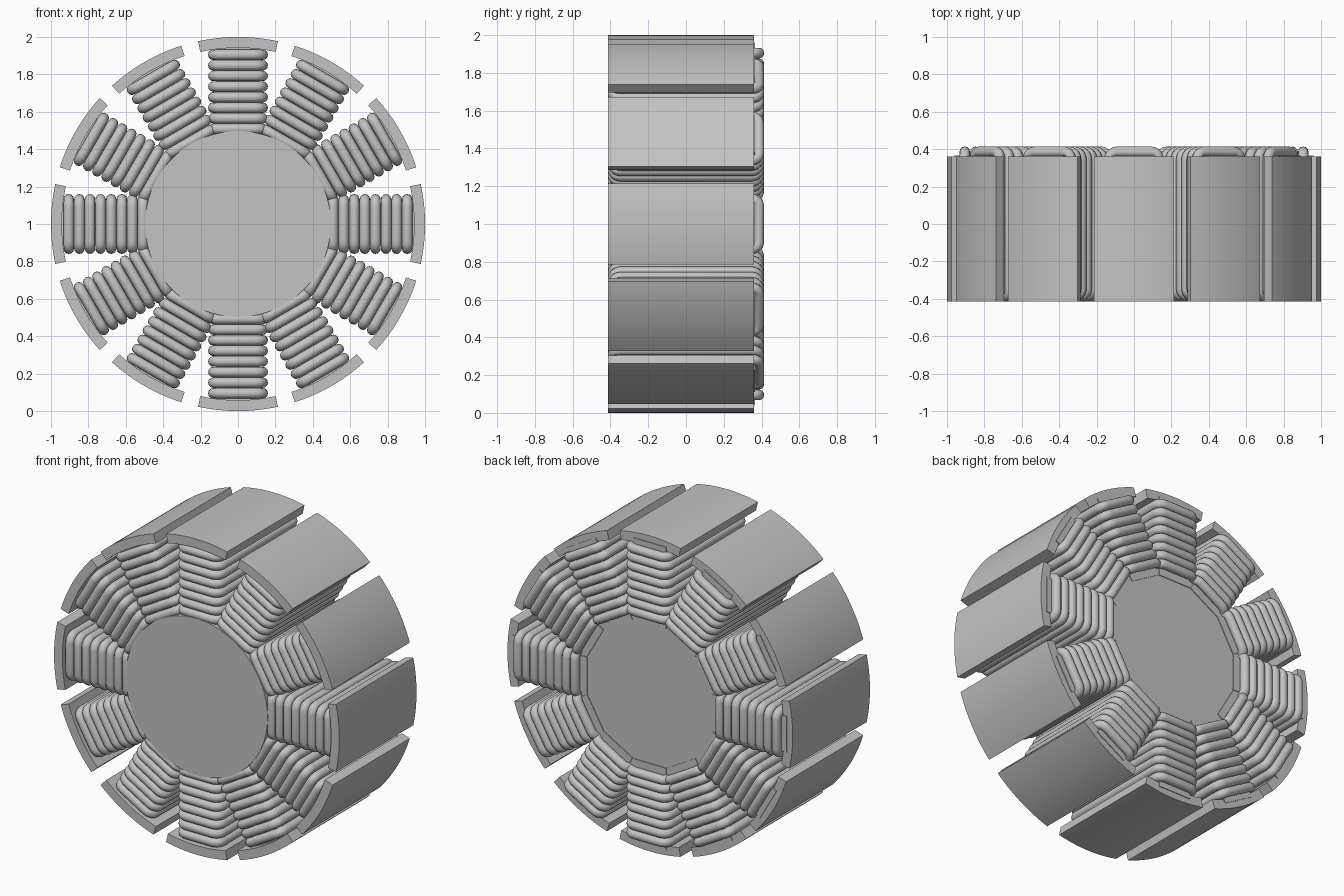
import bpy, bmesh, math
from mathutils import Matrix, Vector

cube = bpy.data.objects.get("Cube")
if cube:
    bpy.data.objects.remove(cube)

TEETH = 12
FRONT, BACK = -0.414, 0.36
CENTRE = Matrix.Translation((0, 0, 1))

steel = bpy.data.materials.new("plain grey")
steel.use_nodes = True
GREY = (0.55, 0.55, 0.55, 1)
steel.diffuse_color = GREY
steel.node_tree.nodes["Principled BSDF"].inputs["Base Color"].default_value = GREY


def make_mesh(name, bm):
    bmesh.ops.recalc_face_normals(bm, faces=bm.faces)
    mesh = bpy.data.meshes.new(name)
    bm.to_mesh(mesh)
    bm.free()
    mesh.materials.append(steel)
    return mesh


def place(name, mesh, angle=0):
    ob = bpy.data.objects.new(name, mesh)
    bpy.context.collection.objects.link(ob)
    ob.matrix_world = CENTRE @ Matrix.Rotation(angle, 4, "Y")
    return ob


def extrude_profile(name, points):
    """Extrude an x-z outline from the front to the back."""
    bm = bmesh.new()
    face = bm.faces.new([bm.verts.new((x, FRONT, z)) for x, z in points])
    new = bmesh.ops.extrude_face_region(bm, geom=[face])["geom"]
    moved = [v for v in new if isinstance(v, bmesh.types.BMVert)]
    bmesh.ops.translate(bm, verts=moved, vec=(0, BACK - FRONT, 0))
    return make_mesh(name, bm)


def arc(radius, start, end, steps):
    angles = [start + (end - start) * i / steps for i in range(steps + 1)]
    return [(radius * math.sin(a), radius * math.cos(a)) for a in angles]


def add_loop(bm, height, half_x, half_y, corner, wire, sides=12, steps=5):
    """One rounded rectangular turn of wire."""
    rings = []
    for q, (sx, sy) in enumerate([(1, 1), (-1, 1), (-1, -1), (1, -1)]):
        for i in range(steps + 1):
            a = (q + i / steps) * math.pi / 2
            out = Vector((math.cos(a), math.sin(a), 0))
            mid = Vector((sx * (half_x - corner), sy * (half_y - corner), height))
            mid += out * corner
            ring = []
            for s in range(sides):
                t = math.tau * s / sides
                offset = out * math.cos(t) + Vector((0, 0, math.sin(t)))
                ring.append(bm.verts.new(mid + offset * wire))
            rings.append(ring)
    for i, ring in enumerate(rings):
        after = rings[(i + 1) % len(rings)]
        for s in range(sides):
            n = (s + 1) % sides
            bm.faces.new((ring[s], after[s], after[n], ring[n]))


# Hub
hub_mesh = extrude_profile("hub", arc(0.497, 0, math.tau, 96)[:-1])
objects = [place("hub", hub_mesh)]

# Curved outer shoe
half = math.radians(12.35)
shoe_mesh = extrude_profile(
    "pole_shoe", arc(1.0, -half, half, 16) + arc(0.942, half, -half, 16))

# Tooth core inside the winding
bm = bmesh.new()
bmesh.ops.create_cube(bm, size=1)
bmesh.ops.scale(bm, vec=(0.23, 0.73, 0.52), verts=bm.verts)
bmesh.ops.translate(bm, vec=(0, 0, 0.7), verts=bm.verts)
core_mesh = make_mesh("tooth_core", bm)

# Winding of eight turns
bm = bmesh.new()
for turn in range(8):
    add_loop(bm, 0.508 + turn * 0.0567, 0.132, 0.386, 0.04, 0.028)
coil_mesh = make_mesh("coil", bm)

# Repeat around the hub
for i in range(TEETH):
    angle = math.tau * i / TEETH
    for name, mesh in (("pole_shoe", shoe_mesh), ("tooth_core", core_mesh),
                       ("coil", coil_mesh)):
        objects.append(place(f"{name}_{i + 1}", mesh, angle))

# Smooth shading with sharp edges kept
for mesh in (hub_mesh, shoe_mesh, coil_mesh):
    mesh.shade_smooth()
    mesh.set_sharp_from_angle(angle=math.radians(35))
